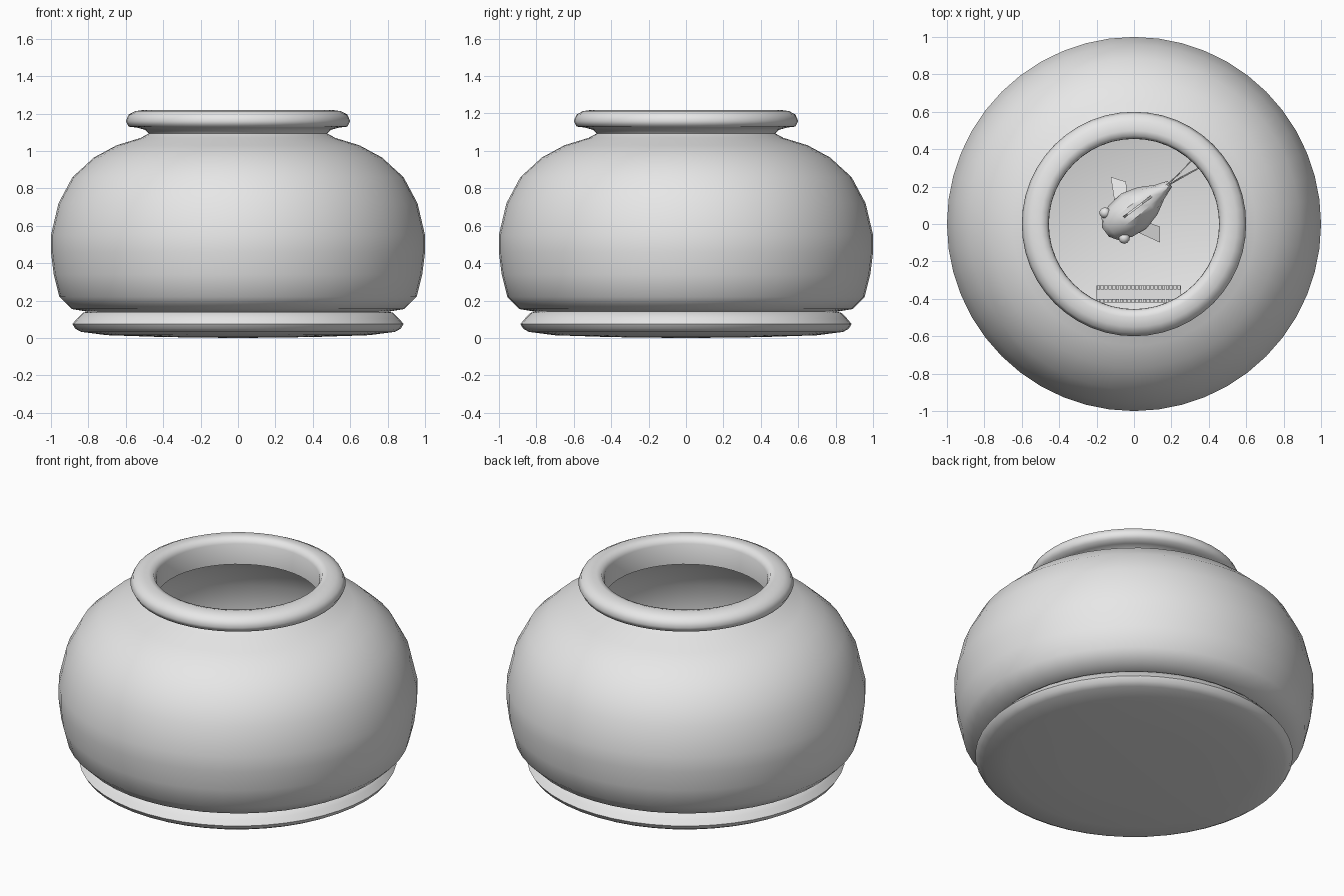
import bpy, bmesh, math
from mathutils import Matrix, Vector

old = bpy.data.objects.get("Cube")
if old:
    bpy.data.objects.remove(old, do_unlink=True)

grey = bpy.data.materials.new("light_grey")
grey.use_nodes = True
grey.diffuse_color = (0.8, 0.8, 0.8, 1)
grey.node_tree.nodes["Principled BSDF"].inputs["Base Color"].default_value = (0.8, 0.8, 0.8, 1)


def finish(name, bm, angle=None):
    bmesh.ops.remove_doubles(bm, verts=bm.verts, dist=1e-5)
    bmesh.ops.recalc_face_normals(bm, faces=bm.faces)
    mesh = bpy.data.meshes.new(name)
    bm.to_mesh(mesh)
    bm.free()
    mesh.materials.append(grey)
    ob = bpy.data.objects.new(name, mesh)
    bpy.context.collection.objects.link(ob)
    if angle:
        bpy.ops.object.select_all(action='DESELECT')
        ob.select_set(True)
        bpy.context.view_layer.objects.active = ob
        bpy.ops.object.shade_smooth_by_angle(angle=math.radians(angle))
    return ob


def lathe(name, profile, angle=60, steps=48):
    bm = bmesh.new()
    vs = [bm.verts.new((r, 0, z)) for r, z in profile]
    es = [bm.edges.new(pair) for pair in zip(vs, vs[1:])]
    bmesh.ops.spin(bm, geom=vs + es, cent=(0, 0, 0), axis=(0, 0, 1),
                   angle=math.tau, steps=steps, use_duplicate=False)
    return finish(name, bm, angle)


# Foot ring with a slightly domed underside
lathe("foot", [(0, 0), (0.4, 0.005), (0.7, 0.015), (0.84, 0.033), (0.87, 0.05),
               (0.885, 0.075), (0.86, 0.105), (0.83, 0.135), (0.8, 0.142), (0, 0.142)])

# Bowl: outer wall, rolled rim, then the inner wall down to the floor
lathe("bowl", [(0, 0.14), (0.8, 0.14), (0.89, 0.155), (0.955, 0.22), (0.985, 0.34),
               (1, 0.46), (1, 0.55), (0.96, 0.72), (0.885, 0.86), (0.77, 0.965),
               (0.65, 1.03), (0.52, 1.07), (0.478, 1.093), (0.495, 1.112),
               (0.54, 1.125), (0.585, 1.13), (0.6, 1.16), (0.585, 1.195),
               (0.55, 1.213), (0.5, 1.22), (0.47, 1.212), (0.456, 1.185),
               (0.455, 1.06), (0.52, 1.04), (0.64, 1.0), (0.75, 0.94),
               (0.86, 0.84), (0.93, 0.71), (0.97, 0.55), (0.955, 0.35),
               (0.925, 0.23), (0.87, 0.17), (0, 0.17)])

# Fish: local x runs from nose to tail
PLACE = Matrix.Translation((0.0, 0.07, 0.5)) @ Matrix.Rotation(math.radians(37), 4, 'Z')


def fish_part(name, bm, angle=None):
    bm.transform(PLACE)
    return finish(name, bm, angle)


bm = bmesh.new()
rings = []
for x, w, h in [(-0.19, 0.03, 0.03), (-0.16, 0.075, 0.075), (-0.09, 0.105, 0.125),
                (0.0, 0.115, 0.15), (0.09, 0.09, 0.12), (0.17, 0.045, 0.07),
                (0.24, 0.02, 0.05)]:
    rings.append([bm.verts.new((x, w * math.cos(a), h * math.sin(a)))
                  for a in (math.tau * i / 10 for i in range(10))])
for a, b in zip(rings, rings[1:]):
    for i in range(10):
        j = (i + 1) % 10
        bm.faces.new((a[i], a[j], b[j], b[i]))
bm.faces.new(rings[0])
bm.faces.new(rings[-1])
fish_part("fish_body", bm, 40)


def fin(name, points, thick):
    # Flat fin extruded from its outline along a thickness vector
    bm = bmesh.new()
    face = bm.faces.new([bm.verts.new(p) for p in points])
    ext = bmesh.ops.extrude_face_region(bm, geom=[face])
    bmesh.ops.translate(bm, vec=Vector(thick),
                        verts=[v for v in ext["geom"] if isinstance(v, bmesh.types.BMVert)])
    return fish_part(name, bm)


fin("fish_dorsal_fin", [(-0.07, 0, 0.1), (-0.04, 0, 0.22), (0.06, 0, 0.21), (0.13, 0, 0.08)],
    (0, 0.012, 0))
for side, word in ((1, "left"), (-1, "right")):
    fin("fish_side_fin_" + word,
        [(-0.06, side * 0.09, -0.02), (0.01, side * 0.22, -0.06),
         (0.06, side * 0.15, -0.07), (0.02, side * 0.09, -0.03)], (0, 0, 0.012))
    fin("fish_tail_fin_" + word,
        [(0.2, 0, 0.03), (0.32, side * 0.012, 0.13), (0.43, side * 0.03, 0.15),
         (0.37, side * 0.02, 0.0), (0.42, side * 0.03, -0.14), (0.31, side * 0.01, -0.1),
         (0.2, 0, -0.03)], (0, 0.006, 0))
    bm = bmesh.new()
    bmesh.ops.create_uvsphere(bm, u_segments=10, v_segments=6, radius=0.03,
                              matrix=Matrix.Translation((-0.13, side * 0.085, 0.04)))
    fish_part("fish_eye_" + word, bm, 40)


# Bridge ornament standing on the floor, with small blocks along both parapets
def box(bm, centre, size):
    bmesh.ops.create_cube(bm, size=1, matrix=Matrix.Translation(centre) @ Matrix.Diagonal((*size, 1)))


bm = bmesh.new()
box(bm, (0.025, -0.375, 0.29), (0.45, 0.09, 0.04))
for x in (-0.15, 0.2):
    box(bm, (x, -0.375, 0.22), (0.1, 0.09, 0.1))
finish("bridge_deck", bm)
bm = bmesh.new()
for y in (-0.34, -0.41):
    for i in range(22):
        box(bm, (-0.19 + i * 0.0205, y, 0.325), (0.017, 0.02, 0.04))
finish("bridge_parapets", bm)
